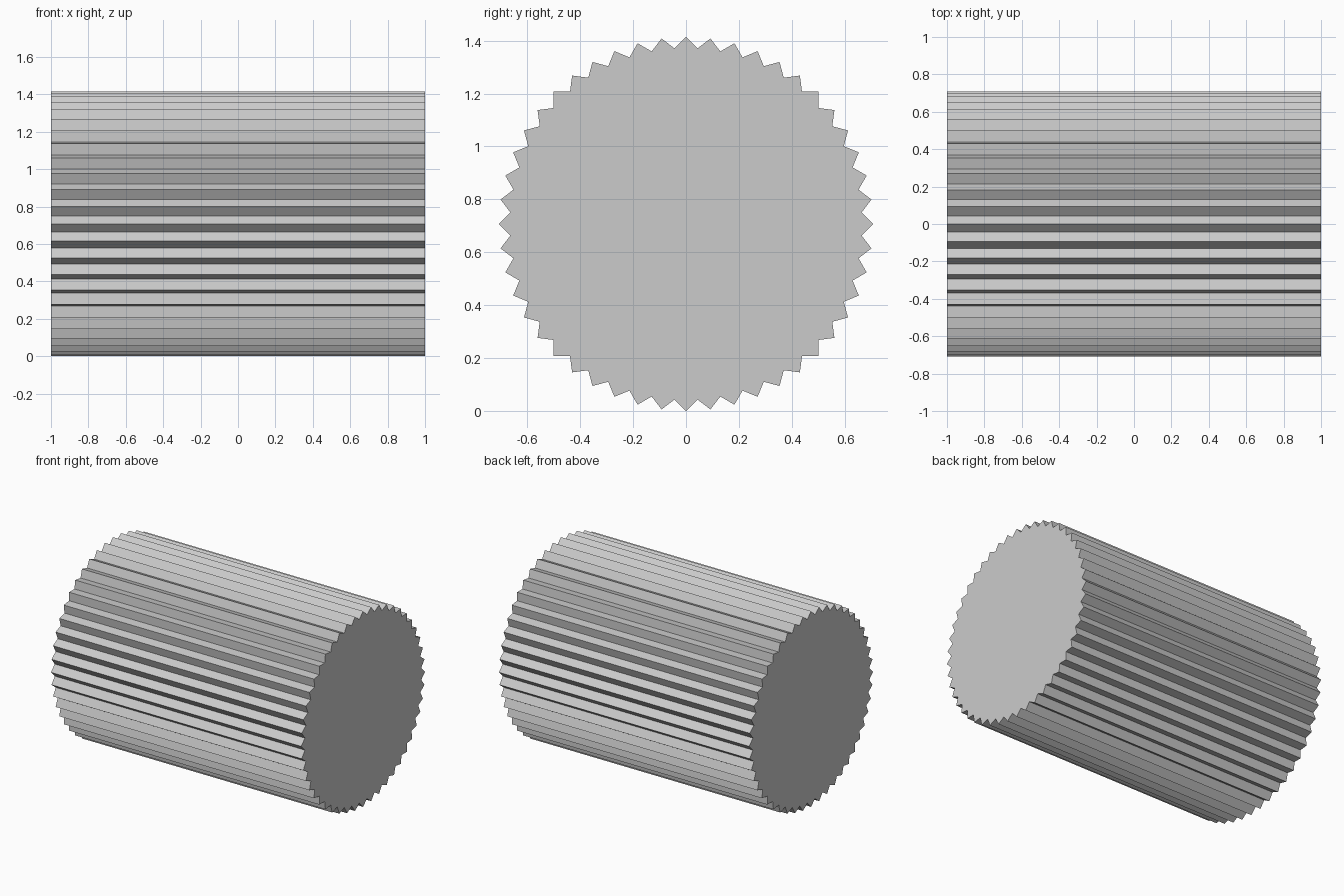
import bpy, bmesh
from math import sin, cos, pi, radians, sqrt

if "Cube" in bpy.data.objects:
    bpy.data.objects.remove(bpy.data.objects["Cube"])

TEETH = 48
HALF_LENGTH = 1.0
TIP_R = sqrt(0.5)                                # tooth tips
ROOT_R = 0.5 / cos(radians(45) - pi / TEETH)     # valleys, giving square 90 degree tips

# Toothed end profile, alternating tip and valley
bm = bmesh.new()
ring = []
for i in range(TEETH * 2):
    r = ROOT_R if i % 2 else TIP_R
    a = pi * i / TEETH
    ring.append(bm.verts.new((-HALF_LENGTH, r * sin(a), TIP_R + r * cos(a))))
end_cap = bm.faces.new(ring)

# Extrude along x into a solid ridged roller
result = bmesh.ops.extrude_face_region(bm, geom=[end_cap], use_keep_orig=True)
far_verts = [g for g in result["geom"] if isinstance(g, bmesh.types.BMVert)]
bmesh.ops.translate(bm, verts=far_verts, vec=(2 * HALF_LENGTH, 0, 0))
bmesh.ops.recalc_face_normals(bm, faces=bm.faces)

mesh = bpy.data.meshes.new("ridged_roller")
bm.to_mesh(mesh)
bm.free()
roller = bpy.data.objects.new("ridged_roller", mesh)
bpy.context.collection.objects.link(roller)
